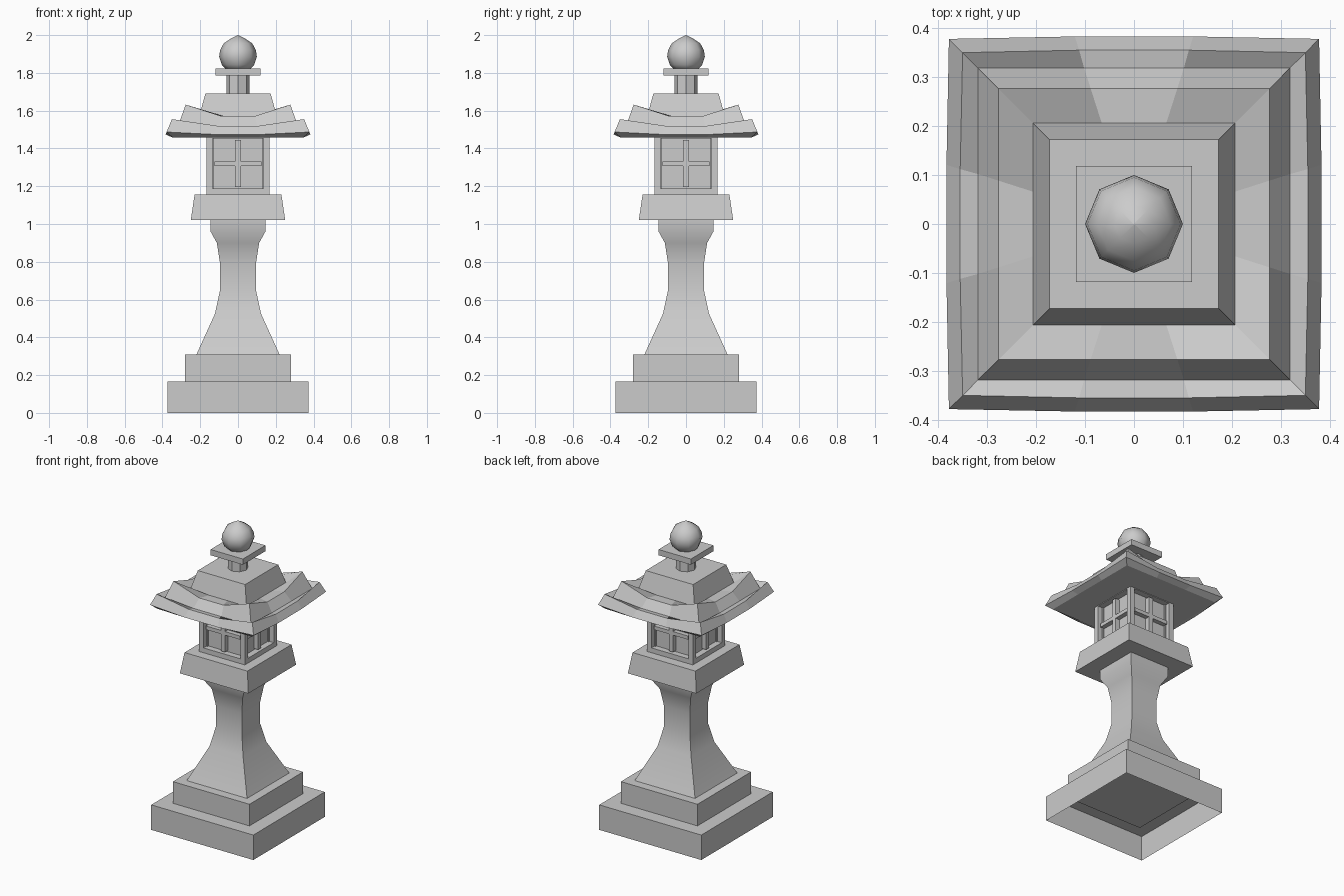
import bpy, bmesh, math

if "Cube" in bpy.data.objects:
    bpy.data.objects.remove(bpy.data.objects["Cube"])


def loft(name, rings, smooth=None, cap_bottom=True):
    """Skin a stack of closed rings and cap the ends."""
    bm = bmesh.new()
    loops = [[bm.verts.new(p) for p in r] for r in rings]
    n = len(rings[0])
    for a, b in zip(loops, loops[1:]):
        for i in range(n):
            j = (i + 1) % n
            bm.faces.new((a[i], a[j], b[j], b[i]))
    if cap_bottom:
        bm.faces.new(loops[0][::-1])
    bm.faces.new(loops[-1])
    return finish(name, bm, smooth)


def finish(name, bm, smooth=None):
    me = bpy.data.meshes.new(name)
    bm.to_mesh(me)
    bm.free()
    ob = bpy.data.objects.new(name, me)
    bpy.context.collection.objects.link(ob)
    if smooth:
        bpy.ops.object.select_all(action='DESELECT')
        ob.select_set(True)
        bpy.context.view_layer.objects.active = ob
        bpy.ops.object.shade_smooth_by_angle(angle=math.radians(smooth))
    return ob


def square(h, z):
    return [(-h, -h, z), (h, -h, z), (h, h, z), (-h, h, z)]


def octagon(r, z):
    return [(r * math.cos(k * math.pi / 4), r * math.sin(k * math.pi / 4), z)
            for k in range(8)]


def eave(h, z, mid_h=None, mid_z=None):
    """Square ring whose sides bow and sag between the corners."""
    mid_h = h if mid_h is None else mid_h
    mid_z = z if mid_z is None else mid_z
    side = [(-h, -h, z), (-0.32 * h, -mid_h, mid_z), (0.32 * h, -mid_h, mid_z)]
    pts = []
    for c, s in ((1, 0), (0, 1), (-1, 0), (0, -1)):
        pts += [(x * c - y * s, x * s + y * c, w) for x, y, w in side]
    return pts


def box(name, x, y, z):
    return loft(name, [[(x[0], y[0], h), (x[1], y[0], h), (x[1], y[1], h), (x[0], y[1], h)]
                       for h in z])


# Stepped base, the lowest step hollow underneath
loft("base_step", [square(0.373, 0), square(0.373, 0.165)], cap_bottom=False)
loft("upper_step", [square(0.28, 0.15), square(0.28, 0.308)])

# Waisted post
post = [(0.222, 0.305), (0.122, 0.525), (0.095, 0.65), (0.095, 0.79),
        (0.112, 0.9), (0.145, 0.96), (0.145, 1.03)]
loft("post", [square(h, z) for h, z in post], smooth=40)

# Tapered platform
loft("platform", [square(0.25, 1.02), square(0.23, 1.155)])

# Light chamber with a recessed window on each side
bm = bmesh.new()
bmesh.ops.create_cube(bm, size=1)
for v in bm.verts:
    v.co = (v.co.x * 0.334, v.co.y * 0.334, 1.155 if v.co.z < 0 else 1.485)
bm.normal_update()
sides = [f for f in bm.faces if abs(f.normal.z) < 0.5]
bmesh.ops.inset_individual(bm, faces=sides, thickness=0.045)
for f in sides:
    normal = f.normal.copy()
    new = bmesh.ops.extrude_discrete_faces(bm, faces=[f])["faces"][0]
    bmesh.ops.translate(bm, verts=list(new.verts), vec=normal * -0.04)
finish("light_chamber", bm)

# Window bars
for k in range(4):
    for name, x, z in (("window_upright", (-0.015, 0.015), (1.195, 1.445)),
                       ("window_crossbar", (-0.125, 0.125), (1.307, 1.331))):
        ob = box(name, x, (-0.157, -0.12), z)
        ob.rotation_euler.z = k * math.pi / 2

# Three-tier roof with upswept corners
loft("roof", [
    eave(0.345, 1.457),
    eave(0.378, 1.487, 0.383, 1.474),
    eave(0.35, 1.555, 0.355, 1.52),
    eave(0.319, 1.515),
    eave(0.277, 1.632, 0.277, 1.571),
    eave(0.206, 1.568),
    eave(0.173, 1.69)])

# Finial: neck, square plate and pointed ball
loft("finial_neck", [octagon(0.062, 1.68), octagon(0.062, 1.79)])
loft("finial_plate", [square(0.118, 1.785), square(0.118, 1.823)])
ball = [(0.06, 1.815), (0.086, 1.843), (0.1, 1.885), (0.095, 1.92),
        (0.075, 1.957), (0.04, 1.98), (0.002, 2.0)]
loft("finial_ball", [octagon(r, z) for r, z in ball], smooth=60)
